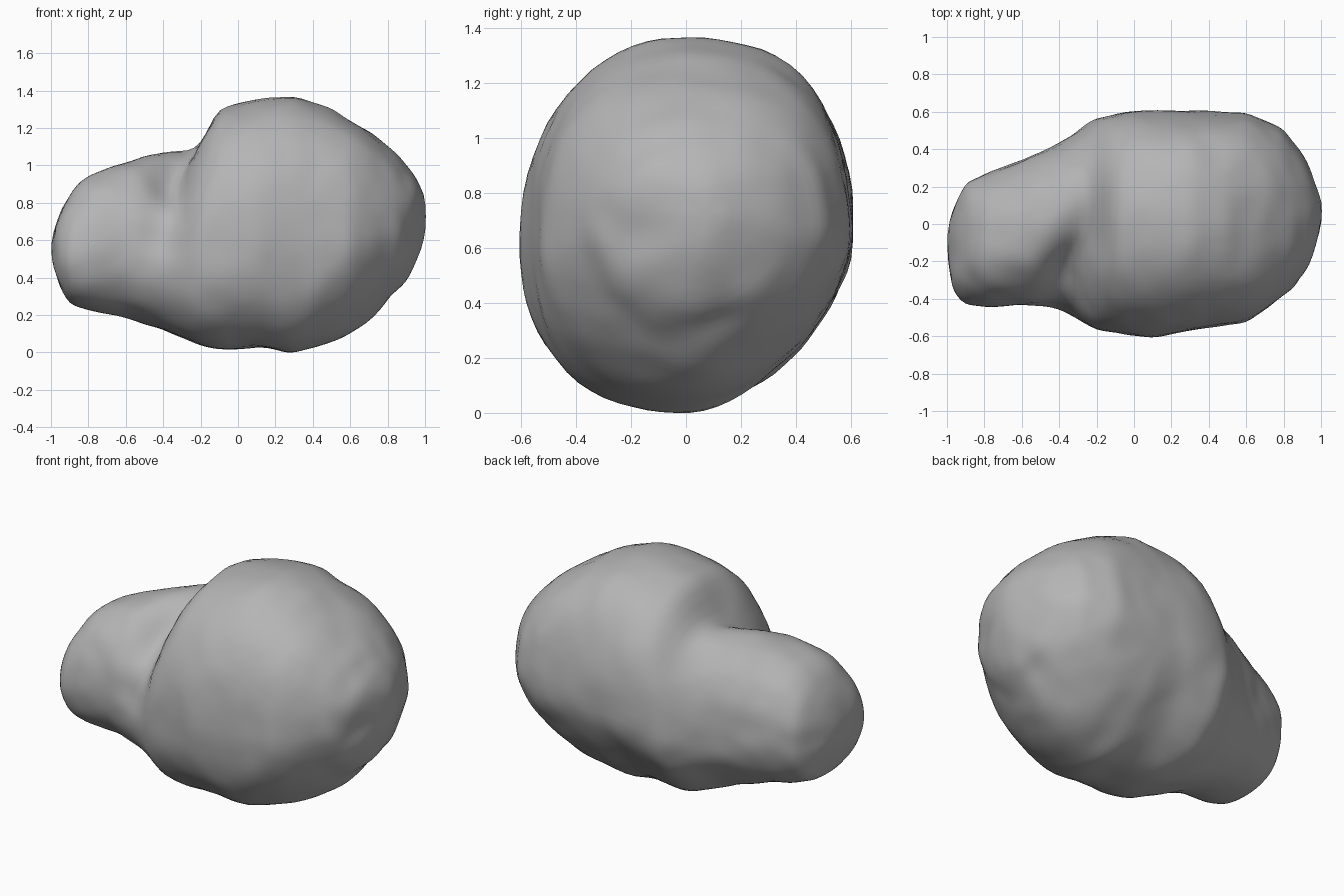
import bpy, bmesh, math
from mathutils import Vector, noise

default = bpy.data.objects.get("Cube")
if default:
    bpy.data.objects.remove(default)

RINGS, SEGMENTS = 72, 72

# Outline curves along the long axis
top_z = [(-1, .6), (-.98, .68), (-.94, .78), (-.88, .88), (-.8, .96), (-.6, 1.03), (-.4, 1.1),
         (-.21, 1.14), (-.11, 1.31), (.1, 1.36), (.3, 1.375), (.5, 1.31), (.7, 1.19),
         (.85, 1.07), (.95, .95), (1, .82)]
bottom_z = [(-1, .5), (-.95, .36), (-.9, .27), (-.8, .235), (-.6, .2), (-.4, .14), (-.2, .05),
            (-.1, .02), (.1, .03), (.27, 0), (.5, .06), (.7, .18), (.9, .38), (.95, .5), (1, .66)]
front_y = [(-1, -.22), (-.97, -.35), (-.9, -.42), (-.8, -.435), (-.6, -.42), (-.4, -.46),
           (-.2, -.57), (0, -.595), (.1, -.6), (.35, -.56), (.6, -.525), (.85, -.34),
           (.95, -.21), (1, .03)]
back_y = [(-1, -.03), (-.96, .1), (-.9, .22), (-.6, .34), (-.35, .45), (-.2, .57), (0, .61),
          (.6, .59), (.8, .5), (.9, .37), (.96, .25), (1, .12)]

# Fullness of each quadrant of the cross-section along the long axis
upper_back = [(-1, 2.4), (1, 2.6)]
upper_front = [(-1, 2.2), (.4, 2.3), (.8, 2.7), (1, 2.4)]
lower_back = [(-1, 2.1), (-.4, 2), (0, 1.5), (1, 1.5)]
lower_front = [(-1, 2.2), (-.2, 2.4), (.4, 2.4), (.7, 1.7), (1, 1.7)]


def sample(curve, x):
    """Linear interpolation of an outline curve."""
    for (xa, a), (xb, b) in zip(curve, curve[1:]):
        if x <= xb:
            return a + (b - a) * (x - xa) / (xb - xa)
    return curve[-1][1]


def roundness(x, c, s):
    if s > 0:
        return sample(upper_back if c > 0 else upper_front, x)
    return sample(lower_back if c > 0 else lower_front, x)


def neck_depth(x, y, c, s):
    """Valley between the lobes on the upper front, steep on the large lobe's side."""
    offset = x - (-.24 + .26 * max(-.3, min(.4, y)))
    width = .06 if offset > 0 else .16
    facing = max(0, -.57 * c + .82 * s)
    return .19 * facing ** 4 * math.exp(-(offset / width) ** 2)


def section_point(x, angle):
    c, s = math.cos(angle), math.sin(angle)
    front, back = sample(front_y, x), sample(back_y, x)
    low, high = sample(bottom_z, x), sample(top_z, x)
    yc, zc = (front + back) / 2, low + .45 * (high - low)
    n = roundness(x, c, s)
    r = (abs(c) ** n + abs(s) ** n) ** (-1 / n)
    y = yc + r * c * (back - front) / 2
    z = zc + r * s * (high - zc if s > 0 else zc - low)
    d = neck_depth(x, y, c, s)
    return Vector((x, y - d * c, z - d * s))


# Loft the body through closed rings
bm = bmesh.new()
rings = []
for i in range(RINGS):
    t = i / (RINGS - 1)
    x = (2 * t - 1 - math.cos(math.pi * t)) / 2
    rings.append([bm.verts.new(section_point(x, math.tau * j / SEGMENTS))
                  for j in range(SEGMENTS)])
for a, b in zip(rings, rings[1:]):
    for j in range(SEGMENTS):
        k = (j + 1) % SEGMENTS
        bm.faces.new((a[j], a[k], b[k], b[j]))

# Close both ends with fans
for ring in (rings[0], rings[-1]):
    pole = bm.verts.new(sum((v.co for v in ring), Vector()) / SEGMENTS)
    for j in range(SEGMENTS):
        bm.faces.new((pole, ring[j], ring[(j + 1) % SEGMENTS]))
bmesh.ops.recalc_face_normals(bm, faces=bm.faces)

# Soften the loft, then add shallow hollows and an uneven rocky surface
for _ in range(4):
    bmesh.ops.smooth_vert(bm, verts=bm.verts, factor=.5,
                          use_axis_x=True, use_axis_y=True, use_axis_z=True)
bm.normal_update()
hollows = [((.95, -.2, .66), .1, .025), ((.85, .1, .36), .1, .02),
           ((-.42, -.42, .62), .1, .02), ((.15, -.05, .02), .13, .02)]
moves = []
for v in bm.verts:
    push = .004 + .01 * noise.noise(v.co * 3.5) + .006 * noise.noise(v.co * 8)
    for centre, radius, depth in hollows:
        push -= depth * math.exp(-((v.co - Vector(centre)).length / radius) ** 2)
    moves.append(v.normal * push)
for v, move in zip(bm.verts, moves):
    v.co += move

# Rest the body on the ground
ground = min(v.co.z for v in bm.verts)
bmesh.ops.translate(bm, verts=bm.verts, vec=(0, 0, -ground))

mesh = bpy.data.meshes.new("two_lobed_rock")
bm.to_mesh(mesh)
bm.free()
rock = bpy.data.objects.new("two_lobed_rock", mesh)
bpy.context.collection.objects.link(rock)

# Plain grey stone
stone = bpy.data.materials.new("grey_stone")
stone.use_nodes = True
grey = (.46, .46, .46, 1)
stone.diffuse_color = grey
stone.node_tree.nodes["Principled BSDF"].inputs["Base Color"].default_value = grey
mesh.materials.append(stone)

bpy.context.view_layer.objects.active = rock
rock.select_set(True)
bpy.ops.object.shade_smooth_by_angle(angle=math.radians(50))
